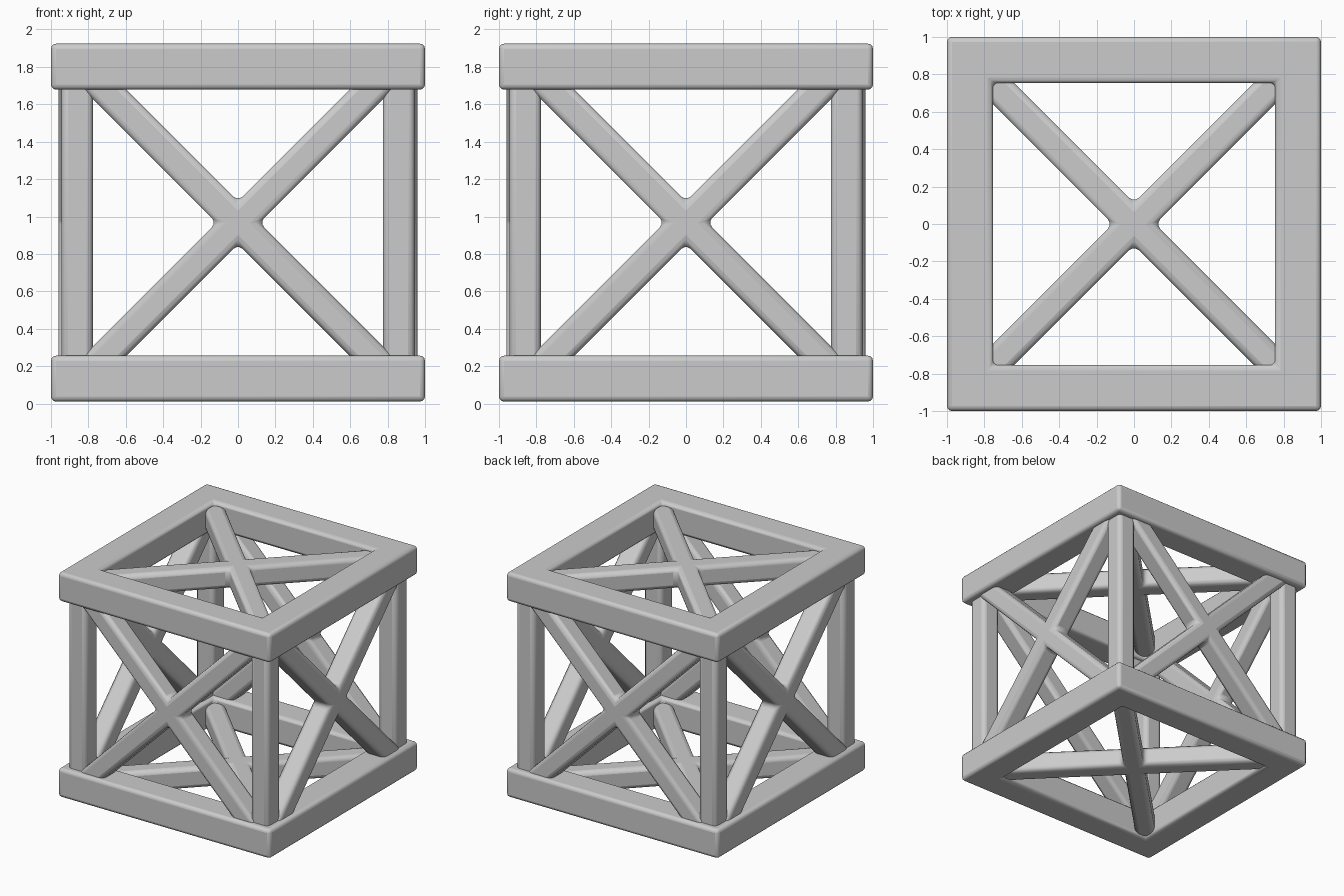
import bpy, bmesh, math
from mathutils import Matrix

if "Cube" in bpy.data.objects:
    bpy.data.objects.remove(bpy.data.objects["Cube"])

MID = 0.967   # height of the frame's centre


def finish(name, bm, bevel):
    bmesh.ops.recalc_face_normals(bm, faces=bm.faces)
    me = bpy.data.meshes.new(name)
    bm.to_mesh(me)
    bm.free()
    ob = bpy.data.objects.new(name, me)
    bpy.context.collection.objects.link(ob)
    mod = ob.modifiers.new("rounded_edges", 'BEVEL')
    mod.width, mod.segments, mod.limit_method = bevel, 3, 'ANGLE'
    bpy.ops.object.select_all(action='DESELECT')
    bpy.context.view_layer.objects.active = ob
    ob.select_set(True)
    bpy.ops.object.shade_smooth_by_angle(angle=math.radians(35))
    return ob


def square_ring(name, z, outer=1.0, inner=0.755, half=0.123):
    bm = bmesh.new()
    corners = [(-1, -1), (1, -1), (1, 1), (-1, 1)]
    loops = [[bm.verts.new((x * r, y * r, z + h)) for x, y in corners]
             for r, h in ((outer, -half), (outer, half), (inner, half), (inner, -half))]
    for i in range(4):
        a, b = loops[i], loops[(i + 1) % 4]
        for j in range(4):
            k = (j + 1) % 4
            bm.faces.new((a[j], a[k], b[k], b[j]))
    return finish(name, bm, 0.028)


def cross_brace(name, matrix, length=1.19, w=0.081, depth=0.09):
    # plus-shaped outline turned 45 degrees, extruded to thickness
    bm = bmesh.new()
    pts = []
    for i in range(4):
        c, s = math.cos(math.pi / 4 + i * math.pi / 2), math.sin(math.pi / 4 + i * math.pi / 2)
        for x, y in ((length, -w), (length, w), (w, w)):
            pts.append((x * c - y * s, x * s + y * c, -depth))
    face = bm.faces.new([bm.verts.new(p) for p in pts])
    ext = bmesh.ops.extrude_face_region(bm, geom=[face])
    top = [v for v in ext["geom"] if isinstance(v, bmesh.types.BMVert)]
    bmesh.ops.translate(bm, verts=top, vec=(0, 0, 2 * depth))
    bm.transform(matrix)
    return finish(name, bm, 0.036)


def post(name, x, y):
    bm = bmesh.new()
    bmesh.ops.create_cube(bm, size=1, matrix=Matrix.Translation((x, y, MID))
                          @ Matrix.Diagonal((0.17, 0.17, 1.6, 1)))
    return finish(name, bm, 0.036)


# Top and bottom square rings
square_ring("bottom_ring", 0.133)
square_ring("top_ring", 1.801)

# Corner posts
for fx, nx in ((-1, "left"), (1, "right")):
    for fy, ny in ((-1, "front"), (1, "back")):
        post(f"{ny}_{nx}_post", fx * 0.86, fy * 0.86)

# Cross braces on the four sides
for i, side in enumerate(("front", "right", "back", "left")):
    cross_brace(side + "_brace", Matrix.Translation((0, 0, MID))
                @ Matrix.Rotation(i * math.pi / 2, 4, 'Z')
                @ Matrix.Translation((0, -0.87, 0))
                @ Matrix.Rotation(math.pi / 2, 4, 'X'))

# Cross braces inside the rings
cross_brace("bottom_brace", Matrix.Translation((0, 0, 0.12)))
cross_brace("top_brace", Matrix.Translation((0, 0, 1.80)))
